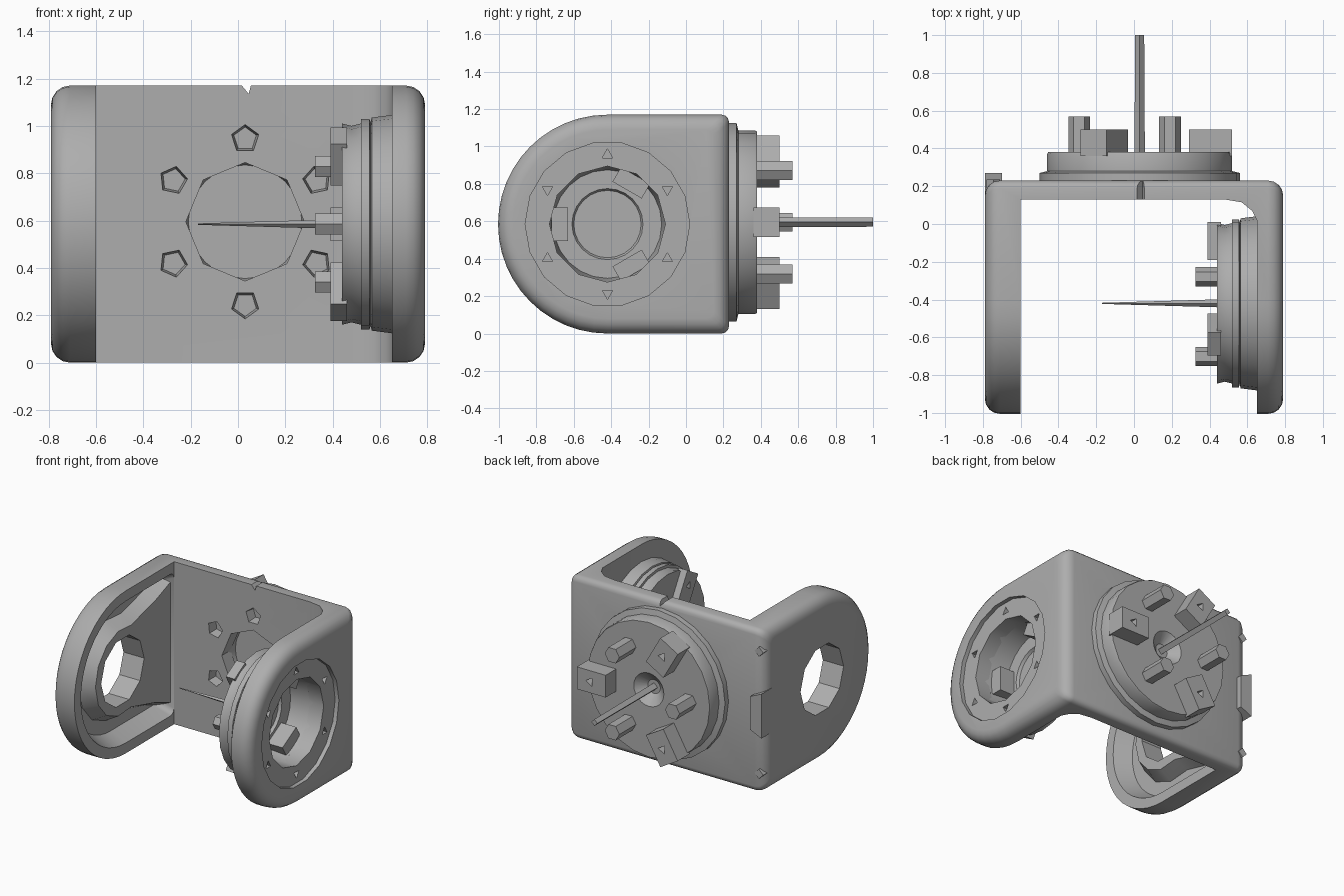
import bpy, bmesh, math
from mathutils import Matrix, Vector

if "Cube" in bpy.data.objects:
    bpy.data.objects.remove(bpy.data.objects["Cube"])

grey = bpy.data.materials.new("mid_grey")
grey.diffuse_color = (0.42, 0.42, 0.42, 1)
grey.use_nodes = True
grey.node_tree.nodes["Principled BSDF"].inputs["Base Color"].default_value = grey.diffuse_color

CY, CZ = -0.42, 0.585           # pivot axis of the arms
HX, HZ = 0.03, 0.595            # axis of the back hub


def frame(x, y, z, origin):
    """Matrix from three axis directions and an origin."""
    m = Matrix((x, y, z)).transposed().to_4x4()
    m.translation = Vector(origin)
    return m


X, Y, Z = (1, 0, 0), (0, 1, 0), (0, 0, 1)
BACK = frame(X, Z, Y, (HX, 0.23, HZ))            # back hub, pointing +y
SIDE = frame(Y, Z, (-1, 0, 0), (0.65, CY, CZ))   # side hub, pointing -x
LEFT = frame(Y, Z, X, (0, CY, CZ))               # left arm, along +x


def finish(name, bm, mat=Matrix()):
    bmesh.ops.remove_doubles(bm, verts=bm.verts, dist=1e-5)
    bmesh.ops.transform(bm, matrix=mat, verts=bm.verts)
    bmesh.ops.recalc_face_normals(bm, faces=bm.faces)
    me = bpy.data.meshes.new(name)
    bm.to_mesh(me)
    bm.free()
    me.materials.append(grey)
    ob = bpy.data.objects.new(name, me)
    bpy.context.collection.objects.link(ob)
    return ob


def loft(name, sections, mat=Matrix()):
    """Solid through matching closed sections, capped at both ends."""
    bm = bmesh.new()
    rings = [[bm.verts.new(p) for p in s] for s in sections]
    n = len(rings[0])
    for a, b in zip(rings, rings[1:]):
        for i in range(n):
            j = (i + 1) % n
            bm.faces.new((a[i], a[j], b[j], b[i]))
    bm.faces.new(rings[0])
    bm.faces.new(rings[-1])
    return finish(name, bm, mat)


def circle(r, h, n, x=0, y=0, turn=0):
    return [(x + r * math.cos(turn + math.tau * i / n),
             y + r * math.sin(turn + math.tau * i / n), h) for i in range(n)]


def rod(name, mat, r, h0, h1, n, x=0, y=0, turn=0, r1=None):
    return loft(name, [circle(r, h0, n, x, y, turn),
                       circle(r if r1 is None else r1, h1, n, x, y, turn)], mat)


def box(name, mat, x0, x1, w, h0, h1):
    return loft(name, [[(x0, -w, h), (x1, -w, h), (x1, w, h), (x0, w, h)]
                       for h in (h0, h1)], mat)


def lathe(name, profile, n, mat):
    bm = bmesh.new()
    vs = [bm.verts.new((r, 0, h)) for r, h in profile]
    es = [bm.edges.new(p) for p in zip(vs, vs[1:])]
    bmesh.ops.spin(bm, geom=vs + es, cent=(0, 0, 0), axis=Z,
                   angle=math.tau, steps=n, use_merge=True)
    return finish(name, bm, mat)


def cut(ob, cutter):
    m = ob.modifiers.new("cut", 'BOOLEAN')
    m.operation, m.solver, m.object = 'DIFFERENCE', 'EXACT', cutter
    bpy.context.view_layer.objects.active = ob
    bpy.ops.object.modifier_apply(modifier=m.name)
    bpy.data.objects.remove(cutter)


def d_shape(x, d, yb=None):
    """Rounded-front outline in the y-z plane, shrunk by d."""
    r, c = 0.585 - d, 0.04
    yb = 0.23 - d if yb is None else yb
    pts = []
    for i in range(25):
        a = math.pi / 2 + math.pi * i / 24
        pts.append((x, CY + r * math.cos(a), CZ + r * math.sin(a)))
    for s, start in ((-1, -math.pi / 2), (1, 0)):
        for i in range(4):
            a = start + math.pi / 6 * i
            pts.append((x, yb - c + c * math.cos(a), CZ + s * (r - c) + c * math.sin(a)))
    return pts


# U-shaped bracket: one rounded block with the middle cut away
steps = [math.pi / 8 * i for i in range(5)]
left = [d_shape(-0.71 - 0.08 * math.cos(a), 0.08 * (1 - math.sin(a))) for a in steps]
right = [d_shape(-p[0][0], 0.08 * (1 - math.sin(a))) for p, a in zip(left, steps)]
bracket = loft("bracket", left + right[::-1])
inner = [(-0.6, -1.3), (0.65, -1.3), (0.65, 0.02), (0.625, 0.07), (0.57, 0.115),
         (0.48, 0.13), (-0.6, 0.13)]
cut(bracket, loft("c", [[(x, y, h) for x, y in inner] for h in (-1, 2)]))

# left arm: hollow inner side and pivot hole
cut(bracket, loft("c", [d_shape(-0.72, 0.13, 0.10), d_shape(-0.59, 0.07, 0.13)]))
cut(bracket, rod("c", LEFT, 0.245, -1, -0.5, 10))


def web_outline(r, h, flare):
    """Half ring around the pivot that widens towards the back plate."""
    pts = [(r * math.cos(a), r * math.sin(a), h)
           for a in [math.pi * (0.4 + 1.2 * i / 8) for i in range(9)]]
    return ([(0.56, flare, h), (0.38, flare - 0.07, h)] + pts +
            [(0.38, 0.07 - flare, h), (0.56, -flare, h)])


# raised web joining the pivot hole to the back plate
web = loft("left_pivot_web", [web_outline(0.37, -0.73, 0.49),
                              web_outline(0.31, -0.625, 0.44)], LEFT)
cut(web, rod("c", LEFT, 0.245, -1, -0.5, 10))

# right arm: shallow round seat, deep hole and screw holes
cut(bracket, rod("c", SIDE, 0.44, -0.5, -0.11, 18))
cut(bracket, rod("c", SIDE, 0.31, -0.5, 0.2, 12))
for i in range(6):
    a = math.tau * (i + 0.5) / 6
    cut(bracket, rod("c", SIDE, 0.032, -0.3, -0.07, 3,
                     0.37 * math.cos(a), 0.37 * math.sin(a), a))

# back plate: central opening, six pockets and a small notch
cut(bracket, rod("c", BACK, 0.25, -0.2, 0.1, 8))
for i in range(6):
    a = math.tau * (i + 0.5) / 6
    cut(bracket, rod("c", BACK, 0.075, -0.2, -0.03, 5,
                     0.35 * math.cos(a), 0.35 * math.sin(a), a, 0.05))
cut(bracket, loft("c", [[(0.0, y, 1.19), (0.045, y, 1.135), (0.06, y, 1.19)]
                        for y in (0, 0.4)]))

# clip on the left back corner
loft("corner_clip", [[(-0.79, y, 0.42), (-0.70, y, 0.46), (-0.70, y, 0.70),
                      (-0.79, y, 0.74)] for y in (0.13, 0.27)])
for z in (0.14, 1.02):
    rod("corner_stud", frame(X, Z, Y, (-0.745, 0.19, z)), 0.035, 0, 0.045, 4)

# hubs: stepped discs with a dished centre and a hollow rear
lathe("back_hub", [(0, 0.09), (0.05, 0.09), (0.12, 0.15), (0.485, 0.15),
                   (0.49, 0.14), (0.49, 0.05), (0.53, 0.04), (0.53, -0.03),
                   (0.25, -0.03), (0.24, 0.04), (0, 0.04)], 24, BACK)
lathe("side_hub", [(0, 0.19), (0.05, 0.19), (0.11, 0.21), (0.425, 0.21),
                   (0.415, 0.17), (0.425, 0.13), (0.445, 0.13), (0.445, 0.095),
                   (0.43, 0.09), (0.45, 0.085), (0.465, -0.03), (0.31, -0.03),
                   (0.29, 0.14), (0.19, 0.14), (0.18, 0.16), (0, 0.16)], 24, SIDE)


def prongs(side, mat, face, box_len, pin_len, s):
    """Three hexagonal pins and three drilled blocks around a hub."""
    for i in range(3):
        a = math.tau * (i + 0.5) / 3
        rod(side + "_pin", mat, 0.058 * s, face - 0.02, face + pin_len, 6,
            0.32 * s * math.cos(a), 0.32 * s * math.sin(a), a)
        m = mat @ Matrix.Rotation(math.tau * i / 3, 4, 'Z')
        block = box(side + "_block", m, 0.26 * s, 0.49 * s, 0.08 * s,
                    face - 0.02, face + box_len)
        cut(block, rod("c", m, 0.035 * s, face + 0.02, face + 1, 3, 0.385 * s))


prongs("back", BACK, 0.15, 0.12, 0.19, 1.0)
prongs("side", SIDE, 0.21, 0.05, 0.115, 0.88)

# lugs inside the hollow of the side hub
for i in range(3):
    box("inner_lug", SIDE @ Matrix.Rotation(math.tau * (i + 0.5) / 3, 4, 'Z'),
        0.21, 0.30, 0.09, 0.02, 0.15)

# long thin shafts at the hub centres
rod("back_shaft", BACK, 0.028, 0.07, 0.77, 4, r1=0.024)
rod("side_shaft", SIDE, 0.022, 0.17, 0.82, 4, r1=0.003)

# smooth shading with sharp edges kept
bpy.ops.object.select_all(action='SELECT')
bpy.context.view_layer.objects.active = bracket
bpy.ops.object.shade_smooth_by_angle(angle=math.radians(32))
